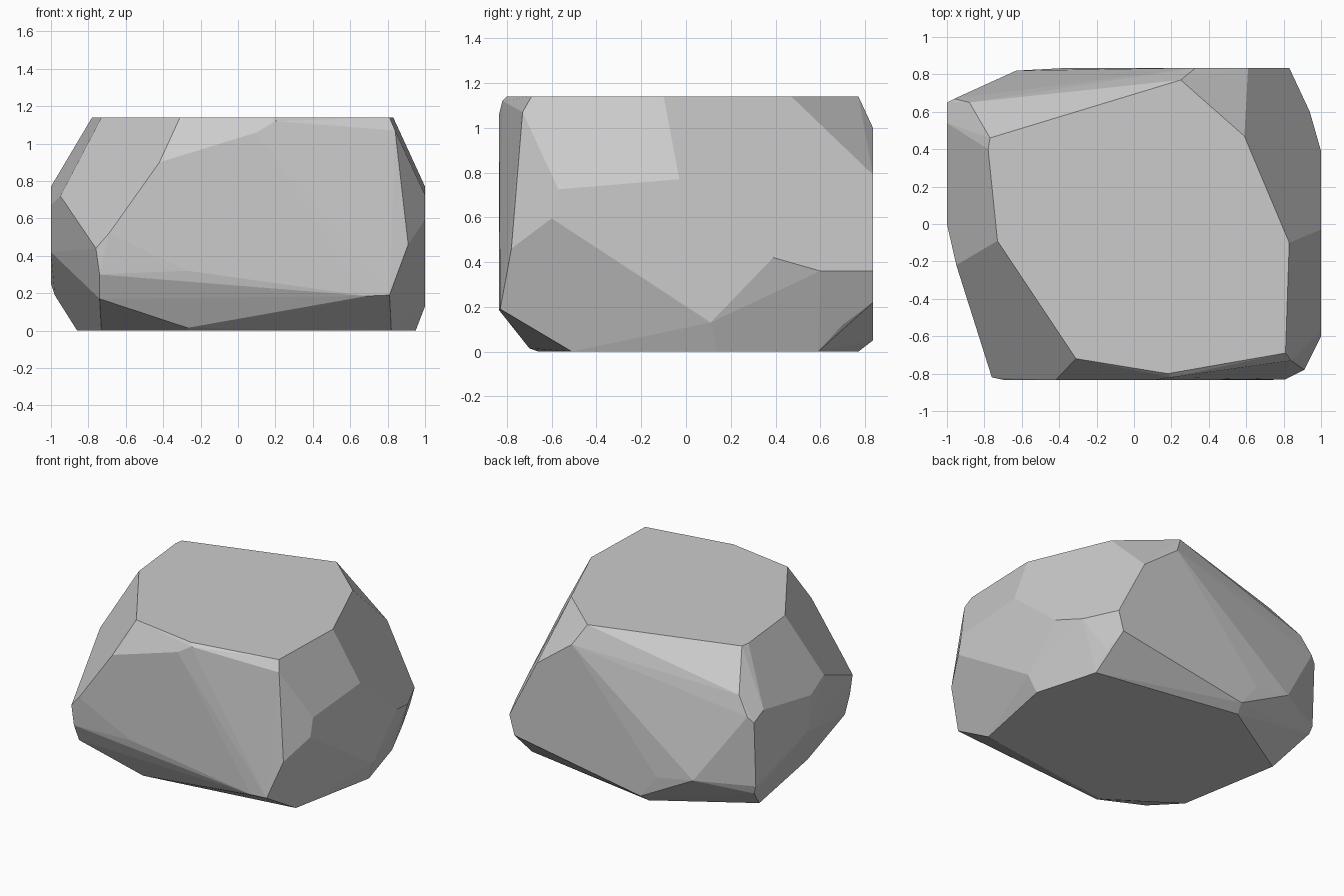
import bpy
import bmesh
import math

cube = bpy.data.objects.get("Cube")
if cube:
    bpy.data.objects.remove(cube, do_unlink=True)

# Overall extents of the boulder
HALF_WIDTH = 1.0
HALF_DEPTH = .835
HEIGHT = 1.14

# Outlines of the flat facets lying on the bounding planes
top_outline = [(-.77, .46), (-.13, .655), (.25, .77), (.59, .47), (.83, -.1),
               (.81, -.69), (.18, -.8), (-.31, -.72), (-.73, -.09), (-.78, .4)]
base_outline = [(.82, -.51), (.95, .14), (.82, .59), (-.24, .77),
                (-.86, .39), (-.73, -.35), (-.27, -.66)]
front_outline = [(-.42, .9), (.1, 1.06), (.69, .185), (-.27, .32), (-.69, .52)]
back_outline = [(.33, 1), (.61, .79), (.83, .36), (.79, .22), (-.22, .05), (-.35, .22)]
left_outline = [(-.03, .77), (-.57, .725), (-.6, .595), (.11, .13), (.39, .42)]
right_outline = [(.54, .77), (.65, .716), (.63, .25), (.03, .42), (0, .67)]

# Corners where the chipped facets meet between those planes
front_chips = [(-.76, -.82, .44), (-.74, -.82, .3), (-.74, -.76, .17),
               (-.27, -.7, .015), (.81, -.83, .19), (.91, -.78, .46),
               (.84, -.73, 1.07), (.2, -.82, 1.12), (-.95, -.22, .72)]
back_chips = [(.94, .6, .36), (.82, .7, .12), (-.63, .82, .265),
              (-.98, .62, .19), (-.88, .65, .887), (-.96, .67, .757)]


def on_plane(outline, axis, value):
    """Lift a flat outline into space by inserting its constant axis."""
    return [(*p[:axis], value, *p[axis:]) for p in outline]


corners = front_chips + back_chips
for outline, axis, value in (
        (top_outline, 2, HEIGHT), (base_outline, 2, 0),
        (front_outline, 1, -HALF_DEPTH), (back_outline, 1, HALF_DEPTH),
        (left_outline, 0, HALF_WIDTH), (right_outline, 0, -HALF_WIDTH)):
    corners += on_plane(outline, axis, value)

# Stone material
stone = bpy.data.materials.new("grey_stone")
stone.use_nodes = True
grey = (.6, .6, .6, 1)
stone.diffuse_color = grey
shader = next(n for n in stone.node_tree.nodes if n.type == "BSDF_PRINCIPLED")
shader.inputs["Base Color"].default_value = grey
shader.inputs["Roughness"].default_value = .9

# Wrap the corners in a convex shell and merge nearly flat neighbours
bm = bmesh.new()
for corner in corners:
    bm.verts.new(corner)
hull = bmesh.ops.convex_hull(bm, input=bm.verts[:])
loose = [v for v in bm.verts if not v.link_faces]
bmesh.ops.delete(bm, geom=loose, context="VERTS")
bmesh.ops.dissolve_limit(bm, angle_limit=math.radians(2.5),
                         verts=bm.verts[:], edges=bm.edges[:])
bmesh.ops.recalc_face_normals(bm, faces=bm.faces[:])

mesh = bpy.data.meshes.new("boulder")
bm.to_mesh(mesh)
bm.free()
mesh.materials.append(stone)
boulder = bpy.data.objects.new("boulder", mesh)
bpy.context.collection.objects.link(boulder)
